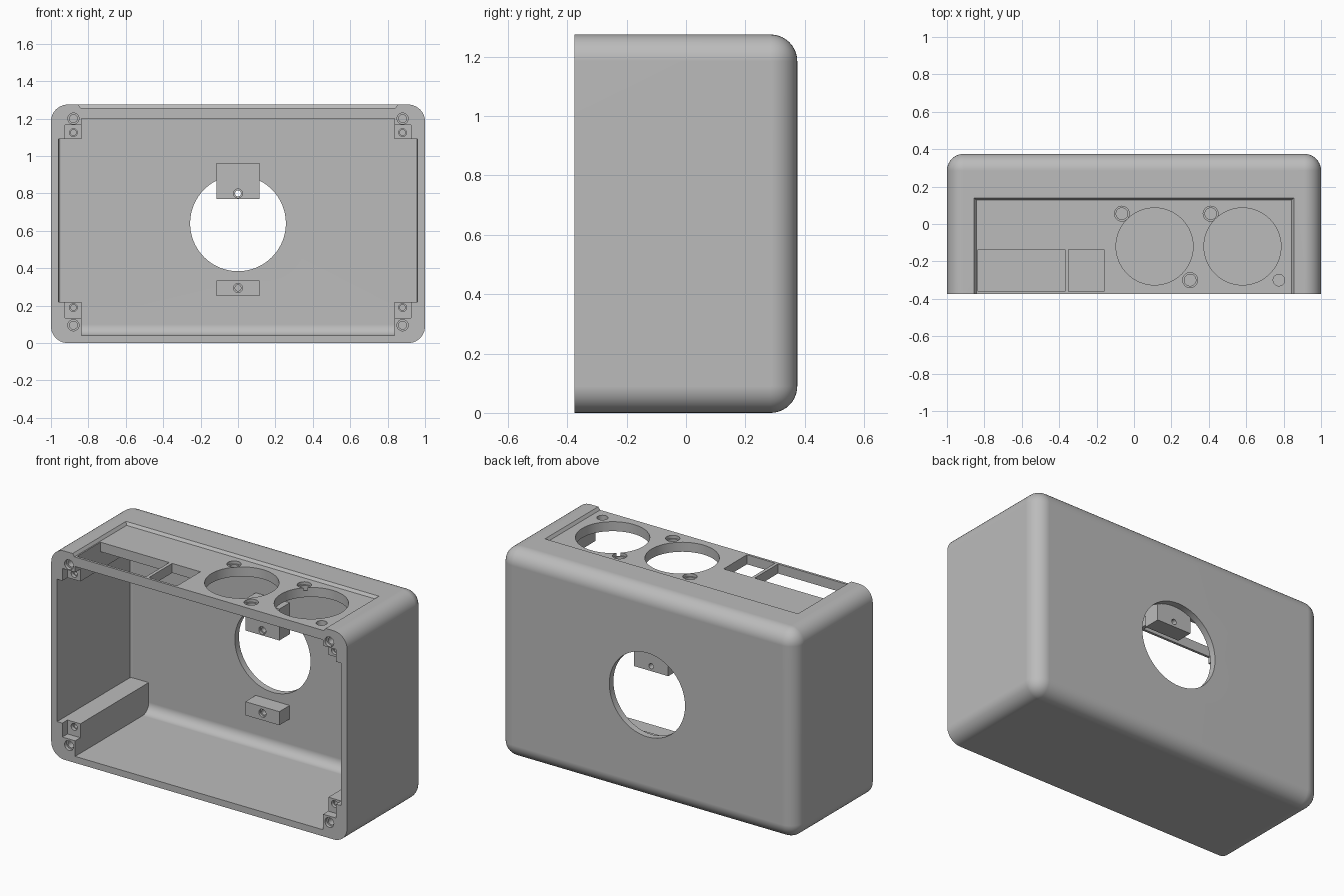
import bpy, bmesh, math

cube = bpy.data.objects.get("Cube")
if cube:
    bpy.data.objects.remove(cube, do_unlink=True)

grey = bpy.data.materials.new("light_grey")
grey.use_nodes = True
COLOR = (0.5, 0.5, 0.5, 1)
grey.diffuse_color = COLOR
grey.node_tree.nodes["Principled BSDF"].inputs["Base Color"].default_value = COLOR

W, D, H = 1.0, 0.375, 1.275      # half width, half depth, height
BACK = 0.335                     # inner face of the back wall
CEIL = 1.2                       # inner face of the top wall
FLOOR = 1.258                    # floor of the top recess


def finish_mesh(name, bm):
    bmesh.ops.recalc_face_normals(bm, faces=bm.faces)
    mesh = bpy.data.meshes.new(name)
    bm.to_mesh(mesh)
    bm.free()
    obj = bpy.data.objects.new(name, mesh)
    bpy.context.collection.objects.link(obj)
    mesh.materials.append(grey)
    return obj


def box_bm(lo, hi):
    bm = bmesh.new()
    bmesh.ops.create_cube(bm, size=1)
    for v in bm.verts:
        for i in range(3):
            v.co[i] = hi[i] if v.co[i] > 0 else lo[i]
    return bm


def box(name, lo, hi):
    return finish_mesh(name, box_bm(lo, hi))


def cylinder(name, center, radius, length, axis, sides=32):
    bm = bmesh.new()
    bmesh.ops.create_cone(bm, cap_ends=True, segments=sides, radius1=radius,
                          radius2=radius, depth=length)
    obj = finish_mesh(name, bm)
    if axis == "Y":
        obj.rotation_euler.x = math.pi / 2
    obj.location = center
    return obj


def activate(obj):
    bpy.ops.object.select_all(action="DESELECT")
    obj.select_set(True)
    bpy.context.view_layer.objects.active = obj


def cut(obj, cutter):
    cutter.hide_render = True
    activate(obj)
    mod = obj.modifiers.new("cut", "BOOLEAN")
    mod.operation = "DIFFERENCE"
    mod.solver = "EXACT"
    mod.object = cutter
    bpy.ops.object.modifier_apply(modifier=mod.name)
    bpy.data.objects.remove(cutter, do_unlink=True)


def smooth(obj):
    activate(obj)
    bpy.ops.object.shade_smooth_by_angle(angle=math.radians(30))
    mod = obj.modifiers.new("weighted_normals", "WEIGHTED_NORMAL")
    mod.keep_sharp = True


def bevel(bm, test, offset, segments):
    edges = [e for e in bm.edges if all(test(v.co) for v in e.verts)]
    bmesh.ops.bevel(bm, geom=edges, offset=offset, segments=segments,
                    profile=0.5, affect="EDGES", clamp_overlap=True)


# Outer shell: every edge rounded except the front rim
bm = box_bm((-W, -D, 0), (W, D, H))
edges = [e for e in bm.edges if any(v.co.y > 0 for v in e.verts)]
bmesh.ops.bevel(bm, geom=edges, offset=0.09, segments=10, profile=0.5,
                affect="EDGES")
housing = finish_mesh("housing", bm)

# Cavity: cross-shaped profile that leaves the four corner posts
px, wx, z0, z1, z2 = 0.838, 0.96, 0.04, 0.22, 1.09
half = [(px, z0), (px, z1), (wx, z1), (wx, z2), (px, z2), (px, CEIL)]
outline = half + [(-x, z) for x, z in reversed(half)]
bm = bmesh.new()
face = bm.faces.new([bm.verts.new((x, -0.5, z)) for x, z in outline])
ext = bmesh.ops.extrude_face_region(bm, geom=[face])
for v in ext["geom"]:
    if isinstance(v, bmesh.types.BMVert):
        v.co.y = BACK
near = lambda a, b: abs(a - b) < 1e-4
bevel(bm, lambda c: near(c.y, BACK) and near(c.z, z0), 0.06, 8)
for side in (-1, 1):
    bevel(bm, lambda c: near(c.y, BACK) and near(c.x, side * wx), 0.015, 3)
cut(housing, finish_mesh("cavity_cutter", bm))

# Shallow recess with sloped walls in the top, open at the front
bm = box_bm((-0.843, -0.5, FLOOR), (0.843, 0.128, 1.31))
for v in bm.verts:
    if v.co.z > 1.3:
        v.co.x *= 1.044
        if v.co.y > 0:
            v.co.y += 0.037
cut(housing, finish_mesh("recess_cutter", bm))

# Round opening in the back
cut(housing, cylinder("back_cutter", (0, 0.35, 0.64), 0.256, 0.2, "Y", 72))

# Top openings: two rectangles, two large circles, small screw holes
for x0, x1 in ((-0.835, -0.37), (-0.35, -0.16)):
    cut(housing, box("slot_cutter", (x0, -0.36, 1.15), (x1, -0.135, 1.35)))
for x in (0.11, 0.58):
    cut(housing, cylinder("dial_cutter", (x, -0.12, 1.25), 0.206, 0.2, "Z", 64))
for x, y in ((-0.065, 0.055), (0.41, 0.055), (0.3, -0.3)):
    cut(housing, cylinder("hole_cutter", (x, y, 1.25), 0.031, 0.2, "Z"))
    cut(housing, cylinder("sink_cutter", (x, y, 1.29), 0.04, 0.1, "Z"))
cut(housing, cylinder("hole_cutter", (0.775, -0.3, 1.25), 0.031, 0.2, "Z"))

# Corner posts: notch beside each screw hole, with a smaller hole inside it
for sx in (-1, 1):
    for hole_z, small_z, lo, hi in ((0.095, 0.19, 0.135, 0.24),
                                    (1.2, 1.125, 1.07, 1.165)):
        xs = sorted((sx * 0.8, sx * 0.925))
        cut(housing, box("notch_cutter", (xs[0], -0.5, lo), (xs[1], -0.325, hi)))
        for z, r, y in ((hole_z, 0.03, -D), (small_z, 0.021, -0.325)):
            x = sx * 0.88
            cut(housing, cylinder("sink_cutter", (x, y, z), r, 0.04, "Y", 24))
            cut(housing, cylinder("hole_cutter", (x, y, z), r * 0.7, 0.4, "Y", 24))
smooth(housing)

# Mounting blocks on the inside of the back wall
for name, lo, hi, hole_z in (("upper_mount", 0.77, 0.962, 0.8),
                             ("lower_mount", 0.252, 0.335, 0.295)):
    block = box(name, (-0.115, 0.235, lo), (0.115, BACK + 0.001, hi))
    cut(block, cylinder("sink_cutter", (0, 0.235, hole_z), 0.024, 0.03, "Y", 24))
    cut(block, cylinder("hole_cutter", (0, 0.28, hole_z), 0.016, 0.3, "Y", 24))
    smooth(block)
